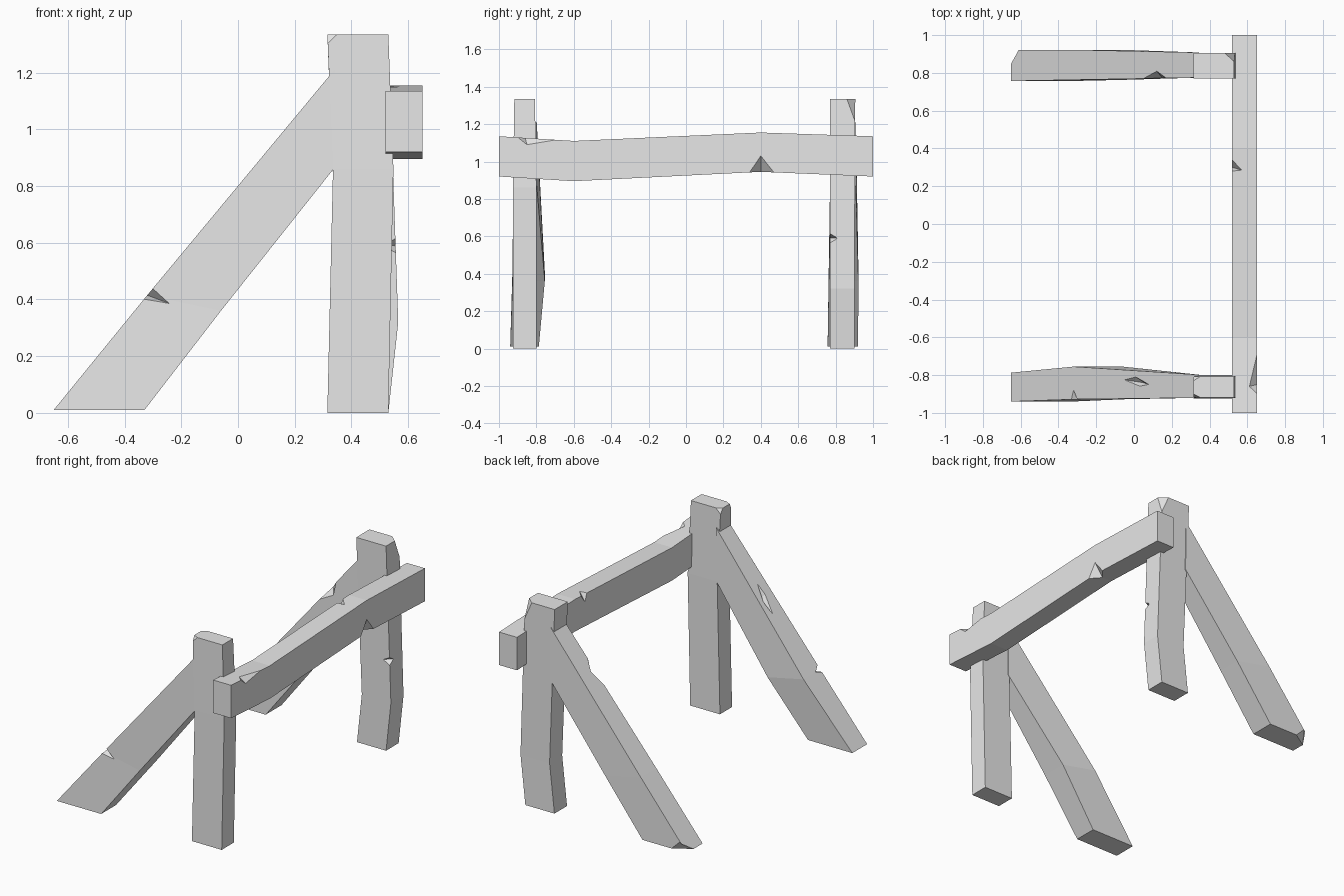
import bpy, bmesh
from mathutils import Vector

if "Cube" in bpy.data.objects:
    bpy.data.objects.remove(bpy.data.objects["Cube"], do_unlink=True)

# One plain grey for all timber
grey = bpy.data.materials.new("timber_grey")
grey.use_nodes = True
grey.diffuse_color = (0.8, 0.8, 0.8, 1)
grey.node_tree.nodes["Principled BSDF"].inputs["Base Color"].default_value = (0.8, 0.8, 0.8, 1)


def finish(name, bm):
    bmesh.ops.recalc_face_normals(bm, faces=bm.faces)
    mesh = bpy.data.meshes.new(name)
    bm.to_mesh(mesh)
    bm.free()
    mesh.materials.append(grey)
    obj = bpy.data.objects.new(name, mesh)
    bpy.context.collection.objects.link(obj)
    return obj


def loft(name, rings):
    """Join four-cornered cross-sections into a closed beam."""
    bm = bmesh.new()
    loops = [[bm.verts.new(p) for p in ring] for ring in rings]
    for a, b in zip(loops, loops[1:]):
        for i in range(4):
            j = (i + 1) % 4
            bm.faces.new((a[i], a[j], b[j], b[i]))
    bm.faces.new(loops[0])
    bm.faces.new(loops[-1])
    return finish(name, bm)


def upright_ring(xa, za, xb, zb, y0, y1):
    return [(xa, y0, za), (xb, y0, zb), (xb, y1, zb), (xa, y1, za)]


def chip(part, points, outward):
    """Cut away the hull of the points and an apex outside the surface."""
    pts = [Vector(p) for p in points]
    apex = sum(pts, Vector()) / len(pts) + Vector(outward).normalized() * 0.15
    bm = bmesh.new()
    for p in pts + [apex]:
        bm.verts.new(p)
    bmesh.ops.convex_hull(bm, input=bm.verts)
    cutter = finish("chip_cutter", bm)
    cutter.hide_render = True
    mod = part.modifiers.new("chip", 'BOOLEAN')
    mod.operation = 'DIFFERENCE'
    mod.solver = 'EXACT'
    mod.object = cutter
    bpy.context.view_layer.objects.active = part
    bpy.ops.object.modifier_apply(modifier=mod.name)
    bpy.data.objects.remove(cutter, do_unlink=True)


# Posts
front_post = loft("front_post", [upright_ring(a, z, b, z, y0, y1) for a, b, z, y0, y1 in (
    (.315, .53, 0, -.925, -.80),
    (.335, .548, .86, -.925, -.80),
    (.315, .53, 1.335, -.918, -.808))])
back_post = loft("back_post", [upright_ring(a, z, b, z, y0, y1) for a, b, z, y0, y1 in (
    (.32, .53, 0, .77, .90),
    (.355, .565, .32, .77, .90),
    (.315, .53, 1.335, .77, .905))])

# Slanted braces, cut flat at the ground and against the posts
front_brace = loft("front_brace", [upright_ring(*r) for r in (
    (-.65, .01, -.33, .01, -.94, -.787),
    (-.32, .415, -.06, .36, -.928, -.755),
    (.34, 1.21, .345, .87, -.92, -.798))])
back_brace = loft("back_brace", [upright_ring(*r) for r in (
    (-.65, .01, -.33, .01, .757, .92),
    (-.32, .415, -.06, .36, .763, .922),
    (.34, 1.21, .345, .87, .775, .908))])

# Crooked rail
rail = loft("rail", [[(.52, y, z0), (.65, y, z0), (.65, y, z1), (.52, y, z1)]
                     for y, z0, z1 in ((-1, .92, 1.135), (-.6, .895, 1.11),
                                       (.4, .945, 1.155), (1, .92, 1.135))])

# Chips in the rail
chip(rail, [(.65, .34, .942), (.65, .47, .942), (.65, .4, 1.03), (.59, .4, .945)], (1, 0, -1))
chip(rail, [(.52, .28, 1.15), (.52, .34, 1.153), (.57, .285, 1.15), (.52, .3, 1.1)], (-1, 0, 1))
chip(rail, [(.65, -.69, 1.117), (.65, -.9, 1.13), (.61, -.86, 1.127), (.65, -.85, 1.09)], (1, 0, 1))

# Chips in the posts
chip(back_post, [(.565, .77, .62), (.565, .77, .56), (.553, .81, .59), (.51, .77, .59)], (1, -1, 0))
chip(back_post, [(.53, .86, 1.335), (.48, .905, 1.335), (.535, .905, 1.21)], (1, 1, 1))
chip(front_post, [(.315, -.83, 1.335), (.35, -.808, 1.335), (.315, -.808, 1.30)], (-1, 1, 1))
chip(front_post, [(.315, -.90, 1.335), (.35, -.918, 1.335), (.315, -.918, 1.30)], (-1, -1, 1))

# Chips in the braces
chip(front_brace, [(-.335, .397 - 1.33, .40), (-.30, -.93, .44), (-.24, -.93, .385),
                   (-.32, -.88, .415)], (-1, -1, 1))
chip(front_brace, [(-.05, -.825, .74), (.08, -.85, .9), (.01, -.81, .81), (.03, -.86, .84),
                   (.05, -.84, .81)], (-.77, 0, .63))
chip(back_brace, [(.05, .77, .86), (.17, .773, 1.007), (.12, .81, .947), (.15, .773, .91)], (-1, -1, 1))
chip(back_brace, [(-.65, .85, .01), (-.60, .921, .07), (-.54, .92, .01)], (-1, 1, -.6))
